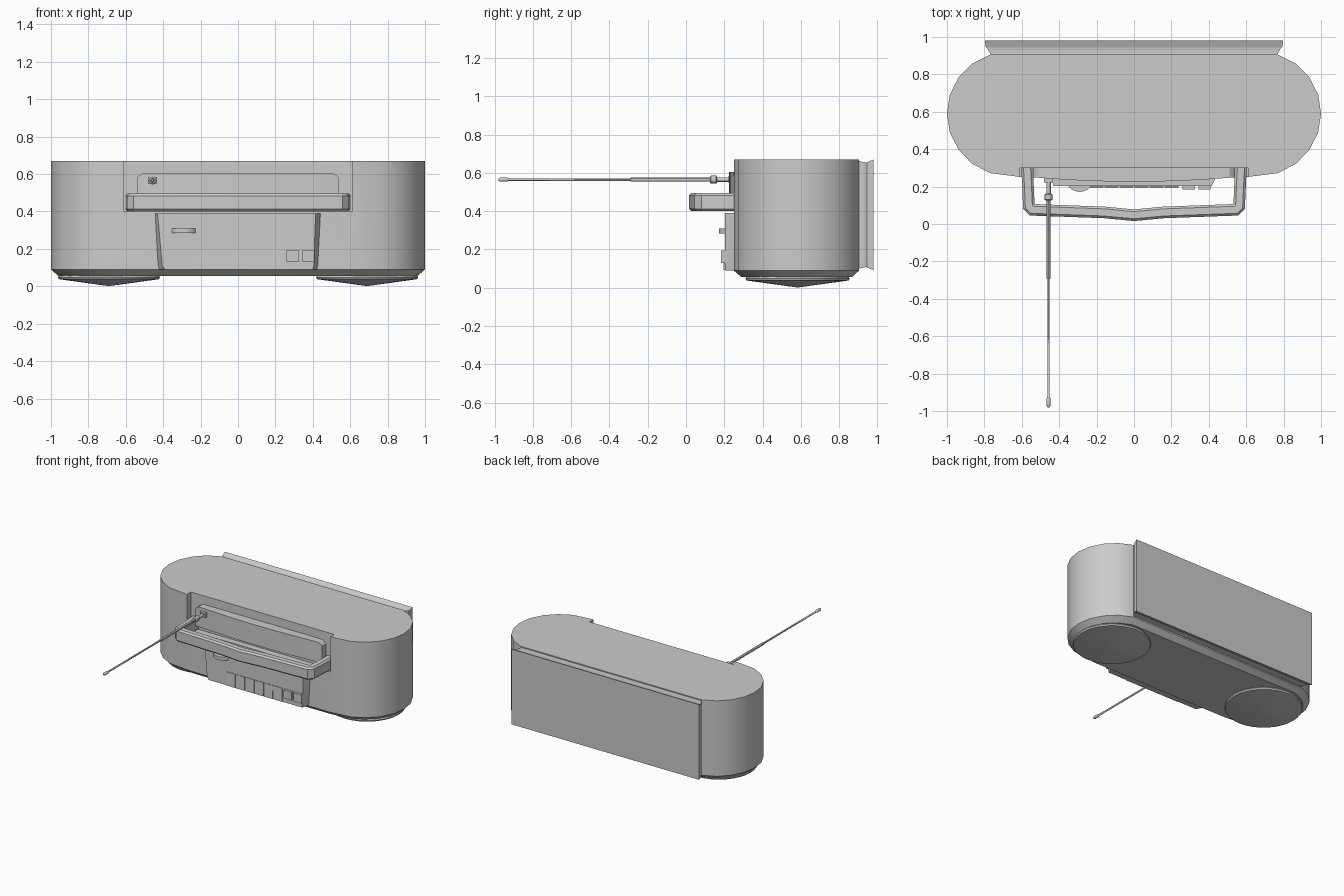
import bpy, bmesh, math
from mathutils import Vector

if "Cube" in bpy.data.objects:
    bpy.data.objects.remove(bpy.data.objects["Cube"])


def finish(name, bm, angle=30):
    bmesh.ops.recalc_face_normals(bm, faces=bm.faces[:])
    me = bpy.data.meshes.new(name)
    bm.to_mesh(me)
    bm.free()
    ob = bpy.data.objects.new(name, me)
    bpy.context.collection.objects.link(ob)
    smooth(ob, angle)
    return ob


def smooth(ob, angle=30):
    bpy.ops.object.select_all(action='DESELECT')
    ob.select_set(True)
    bpy.context.view_layer.objects.active = ob
    bpy.ops.object.shade_smooth_by_angle(angle=math.radians(angle))


def loft(name, rings, angle=30):
    """Skin a list of equal-length rings and cap both ends."""
    bm = bmesh.new()
    vs = [[bm.verts.new(p) for p in r] for r in rings]
    n = len(vs[0])
    for a, b in zip(vs, vs[1:]):
        for i in range(n):
            j = (i + 1) % n
            bm.faces.new((a[i], a[j], b[j], b[i]))
    bm.faces.new(vs[0][::-1])
    bm.faces.new(vs[-1])
    return finish(name, bm, angle)


def box(name, x0, x1, y0, y1, z0, z1):
    ring = lambda z: [(x0, y0, z), (x1, y0, z), (x1, y1, z), (x0, y1, z)]
    return loft(name, [ring(z0), ring(z1)])


def lathe(name, centre, axis, stations, seg=24):
    """Round part along axis 'y' or 'z' from (position, radius) stations."""
    rings = []
    for t, r in stations:
        ring = []
        for i in range(seg):
            a = 2 * math.pi * i / seg
            c, s = r * math.cos(a), r * math.sin(a)
            p = (c, t, s) if axis == 'y' else (c, s, t)
            ring.append(Vector(centre) + Vector(p))
        rings.append(ring)
    return loft(name, rings)


# Main cabinet: rounded plan outline with a chamfered lower edge
half = [(0, .25), (.61, .252), (.77, .272), (.865, .322), (.937, .395), (.985, .49),
        (1, .59), (.985, .69), (.937, .785), (.865, .858), (.77, .905)]
outline = half + [(-x, y) for x, y in reversed(half[1:])]


def plan(z, sx=1, sy=1):
    return [(x * sx, .585 + (y - .585) * sy, z) for x, y in outline]


body = loft("cabinet", [plan(.055, .96, .88), plan(.09), plan(.67)])

# Recess in the front for the handle
cutter = box("recess_cutter", -.61, .61, .0, .30, .40, .80)
mod = body.modifiers.new("recess", 'BOOLEAN')
mod.object = cutter
mod.solver = 'EXACT'
bpy.context.view_layer.objects.active = body
bpy.ops.object.modifier_apply(modifier="recess")
bpy.data.objects.remove(cutter)
smooth(body)


# Flared back plate
def back_ring(y, x, z0, z1):
    return [(-x, y, z0), (x, y, z0), (x, y, z1), (-x, y, z1)]


loft("back_plate", [back_ring(.89, .765, .10, .66), back_ring(.905, .765, .10, .662),
                    back_ring(.94, .785, .108, .654), back_ring(.947, .793, .105, .656),
                    back_ring(.98, .798, .092, .67)])

# Shallow conical feet
for side, sx in (("left", -1), ("right", 1)):
    lathe(side + "_foot", (sx * .69, .583, 0), 'z',
          [(.002, .008), (.038, .268), (.048, .272), (.062, .265)], 32)

# Carrying handle: chamfered section swept along a U path
hw, z0, z1, c = .031, .40, .495, .012
section = [(-hw, z0 + c), (-hw + c, z0), (hw - c, z0), (hw, z0 + c),
           (hw, z1 - c), (hw - c, z1), (-hw + c, z1), (-hw, z1 - c)]
right = [(.16, .062), (.545, .076), (.562, .094), (.572, .31)]
path = [(-x, y) for x, y in reversed(right)] + [(0, .047)] + right
path = [Vector(p) for p in path]
rings = []
for i, p in enumerate(path):
    d0 = (p - path[max(i - 1, 0)]) if i else path[1] - p
    d1 = (path[i + 1] - p) if i < len(path) - 1 else d0
    n0, n1 = (Vector((-d.y, d.x)).normalized() for d in (d0, d1))
    n = (n0 + n1).normalized()
    n /= n.dot(n0)
    rings.append([(p.x + n.x * u, p.y + n.y * u, z) for u, z in section])
loft("carrying_handle", rings, 25)

# Tuner panel: bowed front, rounded upper corners
cols = [-.54, -.532, -.51, -.4, -.27, -.135, 0, .135, .27, .4, .51, .532, .54]
rings = []
for x in cols:
    top = .605 - max(0, (abs(x) - .50)) ** 2 * 16
    y = .226 + .024 * (x / .54) ** 2
    rings.append([(x, y, .45), (x, y, top), (x, .31, top), (x, .31, .45)])
loft("tuner_panel", rings)

# Lower control panel with bevelled sides
front = [(-.40, .203), (.41, .203)]
loft("control_panel", [
    [(-.425, .26, .09), (-.39, .203, .09), (.40, .203, .09), (.425, .26, .09)],
    [(-.43, .26, .11), (-.405, .203, .11), (.405, .203, .11), (.43, .26, .11)],
    [(-.445, .26, .39), (-.43, .203, .39), (.415, .203, .39), (.445, .26, .39)]])

# Row of tape keys
for i in range(6):
    x = -.24 + i * .08
    loft("tape_key_%d" % (i + 1),
         [[(x + a, y, z) for y, z in ((.21, .092), (.196, .092), (.199, .195), (.21, .195))]
          for a in (.003, .077)])

# Square push buttons
for i, x in enumerate((.26, .345)):
    box("push_button_%d" % (i + 1), x, x + .065, .184, .22, .13, .195)

# Volume dial, half sunk in the panel
lathe("volume_dial", (-.29, .25, .297), 'z', [(-.013, .078), (.013, .078)], 32)

# Antenna: mount, hinge and telescopic rod
ax, az = -.457, .565
box("antenna_mount", ax - .023, ax + .023, .222, .26, az - .018, az + .018)
lathe("antenna_stem", (ax, 0, az), 'y', [(.24, .012), (.15, .012)], 12)
lathe("antenna_hinge", (ax, 0, az), 'y',
      [(.163, .014), (.158, .021), (.13, .021), (.125, .014)], 12)
lathe("antenna_rod", (ax, 0, az), 'y',
      [(.14, .010), (-.29, .010), (-.292, .0065), (-.925, .0065),
       (-.935, .011), (-.97, .011), (-.98, .006)], 12)
